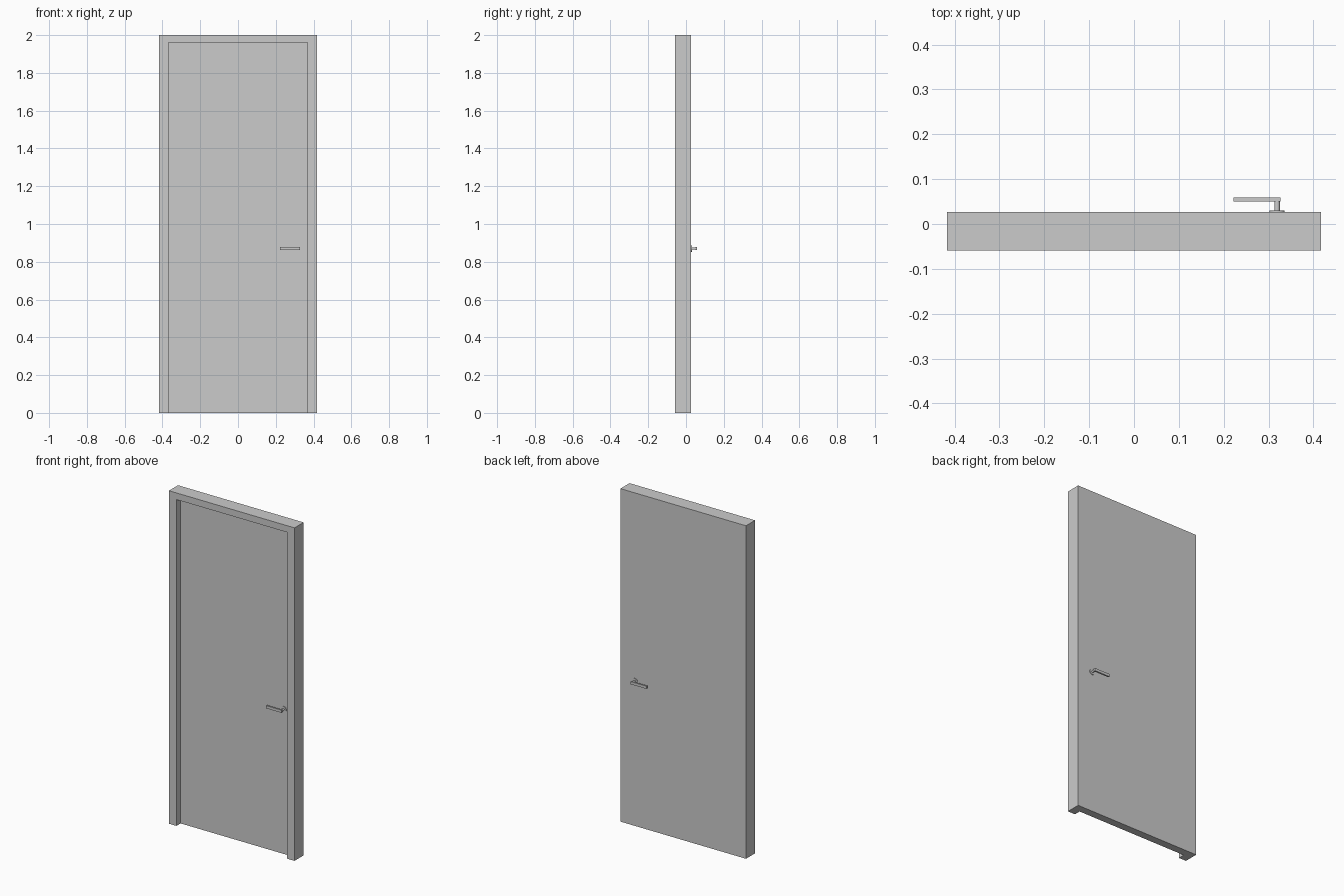
import bpy, bmesh, math
from mathutils import Vector, Matrix

if "Cube" in bpy.data.objects:
    bpy.data.objects.remove(bpy.data.objects["Cube"])

FRONT, BACK, PANEL_FRONT = -0.0595, 0.0265, -0.02
W, H = 0.417, 2.0            # outer half width and height
IW, IH = 0.368, 1.96         # opening half width and height
HX, HZ = 0.319, 0.87         # handle spindle position


def finish(bm, name):
    bmesh.ops.recalc_face_normals(bm, faces=bm.faces)
    me = bpy.data.meshes.new(name)
    bm.to_mesh(me)
    bm.free()
    ob = bpy.data.objects.new(name, me)
    bpy.context.collection.objects.link(ob)
    return ob


def extrude_xz(name, pts, y0, y1):
    bm = bmesh.new()
    face = bm.faces.new([bm.verts.new((x, y0, z)) for x, z in pts])
    ext = bmesh.ops.extrude_face_region(bm, geom=[face])
    verts = [v for v in ext["geom"] if isinstance(v, bmesh.types.BMVert)]
    bmesh.ops.translate(bm, verts=verts, vec=(0, y1 - y0, 0))
    return finish(bm, name)


def rect(x0, x1, z0, z1):
    return [(x0, z0), (x1, z0), (x1, z1), (x0, z1)]


def disc(name, radius, y0, y1, sides):
    pts = [(HX + radius * math.cos(2 * math.pi * i / sides),
            HZ + radius * math.sin(2 * math.pi * i / sides)) for i in range(sides)]
    ob = extrude_xz(name, pts, y0, y1)
    for p in ob.data.polygons:
        p.use_smooth = len(p.vertices) == 4
    ob.data.set_sharp_from_angle(angle=math.radians(40))


# Door frame: upside-down U, open at the floor
extrude_xz("door_frame", [(-W, 0), (-W, H), (W, H), (W, 0),
                          (IW, 0), (IW, IH), (-IW, IH), (-IW, 0)], FRONT, BACK)

# Door panel, flush with the back of the frame
extrude_xz("door_panel", rect(-IW, IW, 0, IH), PANEL_FRONT, BACK)

# Lever handle on each side: rose, spindle, lever
for side, y, d in (("back", BACK, 1), ("front", PANEL_FRONT, -1)):
    disc(side + "_handle_rose", 0.017, y, y + d * 0.004, 24)
    disc(side + "_handle_spindle", 0.0063, y + d * 0.004, y + d * 0.024, 16)
    extrude_xz(side + "_handle_lever",
               rect(0.222, 0.327, HZ - 0.008, HZ + 0.008),
               y + d * 0.0235, y + d * 0.033)
